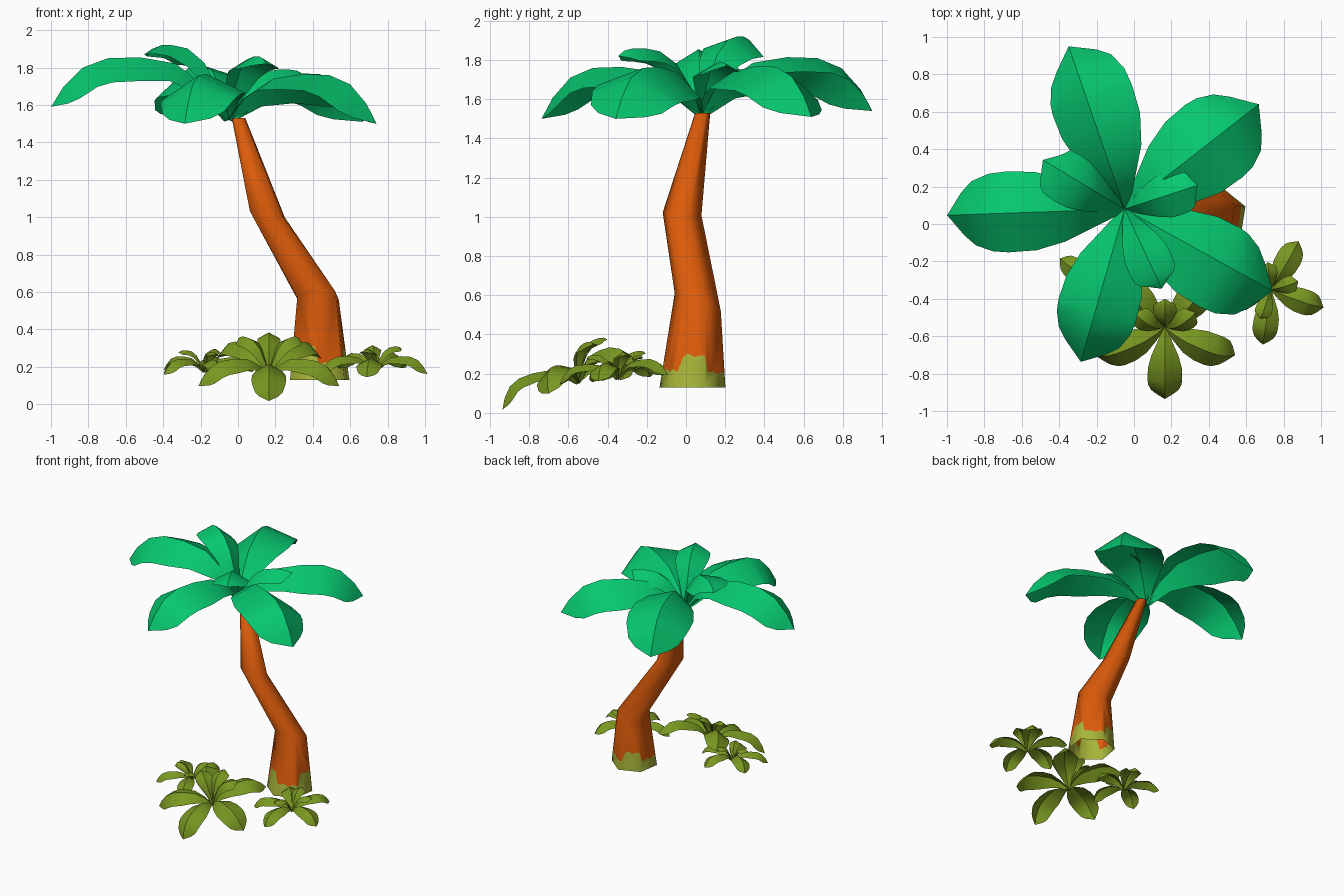
import bpy, bmesh
from math import sin, cos, radians
from mathutils import Vector, Matrix

cube = bpy.data.objects.get("Cube")
if cube:
    bpy.data.objects.remove(cube, do_unlink=True)


def material(name, color):
    m = bpy.data.materials.new(name)
    m.use_nodes = True
    m.diffuse_color = (*color, 1)
    bsdf = next(n for n in m.node_tree.nodes if n.type == 'BSDF_PRINCIPLED')
    bsdf.inputs["Base Color"].default_value = (*color, 1)
    return m


BARK = material("orange bark", (0.72, 0.105, 0.003))
PALM = material("palm green", (0.002, 0.57, 0.158))
BUSH = material("olive leaf", (0.19, 0.31, 0.015))
MOSS = material("yellow moss", (0.39, 0.46, 0.040))


def finish(name, bm, mats, angle):
    me = bpy.data.meshes.new(name)
    bm.to_mesh(me)
    bm.free()
    ob = bpy.data.objects.new(name, me)
    bpy.context.collection.objects.link(ob)
    for m in mats:
        me.materials.append(m)
    bpy.ops.object.select_all(action='DESELECT')
    ob.select_set(True)
    bpy.context.view_layer.objects.active = ob
    bpy.ops.object.shade_smooth_by_angle(angle=radians(angle))
    return ob


# Leaf outline: position along the leaf, half width as a share of the widest
OUTLINE = [(0, .1), (.12, .42), (.3, .8), (.5, 1), (.68, 1.03),
           (.82, .99), (.93, .82), (1, .55)]


def add_leaf(bm, heading, length, peak, tip, width, roll=0, crest=.56):
    """Arched leaf folded along a central ridge, growing out from the origin."""
    a = radians(heading)
    out, side = Vector((cos(a), sin(a), 0)), Vector((-sin(a), cos(a), 0))

    def ridge(t):
        if t < crest:
            z = peak * (1 - (1 - t / crest) ** 3)
        else:
            z = peak - (peak - tip) * ((t - crest) / (1 - crest)) ** 3
        return out * (length * t) + Vector((0, 0, z))

    rows = []
    for t, w in OUTLINE:
        p = ridge(t)
        normal = (ridge(t + .01) - ridge(t - .01)).cross(side).normalized()
        r = radians(roll)
        s = side * cos(r) - normal * sin(r)
        n = normal * cos(r) + side * sin(r)
        h = width * w
        # At the tip the edges stop short of the ridge
        q = ridge(.97) if t == 1 else p
        rows.append([bm.verts.new(v) for v in
                     (q + s * h - n * h * .55, p, q - s * h - n * h * .55)])
    for lo, hi in zip(rows, rows[1:]):
        for i in range(2):
            bm.faces.new((lo[i], lo[i + 1], hi[i + 1], hi[i]))


def crown(name, leaves, matrix, mat):
    bm = bmesh.new()
    for leaf in leaves:
        add_leaf(bm, *leaf)
    bm.transform(matrix)
    return finish(name, bm, [mat], 40)


# Palm crown: five long drooping leaves and three short upright ones
palm_leaves = [
    (182, .95, .335, .07, .21, 3), (109, .92, .295, .02, .225, 12),
    (38, .91, .25, -.01, .24, 3), (-29, .905, .245, -.02, .235, 11),
    (-106, .85, .245, -.02, .21, -4),
    (149, .51, .40, .34, .14, -12, .78), (18, .41, .27, .25, .12, 0, .78),
    (-65, .47, .34, .30, .12, 0, .78)]
crown("palm_crown", palm_leaves, Matrix.Translation((-.05, .08, 1.52)), PALM)


# Ground bushes: small versions of the crown, each with its own turn and tilt
def bush(name, place, size, headings, shoots, tilt):
    leaves = [(h, .95, .29, .0, .21) for h in headings]
    leaves += [(h, .5, .43, .38, .14, 0, .78) for h in shoots]
    crown(name, leaves, Matrix.Translation(place) @ Matrix.Rotation(radians(tilt), 4, 'X')
          @ Matrix.Scale(size, 4), BUSH)


bush("large_bush", (.165, -.55, .15), .43, (-90, -23, 50, 130, 203), (40, 90, 140), 19)
bush("right_bush", (.73, -.35, .17), .315, (60, -19, -98, 128, 195), (20, 95, 250), 5)
bush("left_bush", (-.18, -.33, .17), .275, (146, 214, 290, 2, 74), (176, 60, 296), 5)

# Trunk: hexagonal rings, centre, radius and lean of each ring in x and y
RINGS = [((.437, .033, .13), .17, 0, 0), ((.428, .06, .565), .119, .08, -.4),
         ((.157, -.02, 1.015), .1, -.16, -.05), ((.003, .085, 1.53), .039, 0, 0)]


def ring_point(k, i):
    c, r, lx, ly = RINGS[k]
    a = radians(21 + 60 * i)
    x, y = r * cos(a), r * sin(a)
    return Vector(c) + Vector((x, y, lx * x + ly * y))


def moss_edge(u):
    """Point on the scalloped moss line, u counting sides around the foot."""
    i, f = int(u), u % 1
    low = ring_point(0, i).lerp(ring_point(0, i + 1), f)
    high = ring_point(1, i).lerp(ring_point(1, i + 1), f)
    a = radians(60 * u + 21)
    lump = min(1, max(0, 2.5 * cos(3 * a)))
    return low.lerp(high, .16 + .18 * lump + .04 * abs(sin(6 * a)))


# The foot is open below; each of its sides is split along the moss line
SPLIT = 8
bm = bmesh.new()
rings = [[bm.verts.new(ring_point(k, i)) for i in range(6)] for k in range(len(RINGS))]
line = [bm.verts.new(moss_edge(n / SPLIT)) for n in range(6 * SPLIT)]
for i in range(6):
    j = (i + 1) % 6
    edge = [line[(i * SPLIT + n) % len(line)] for n in range(SPLIT + 1)]
    bm.faces.new([rings[0][i], rings[0][j]] + edge[::-1]).material_index = 1
    bm.faces.new(edge + [rings[1][j], rings[1][i]])
    for lo, hi in zip(rings[1:], rings[2:]):
        bm.faces.new((lo[i], lo[j], hi[j], hi[i]))
bm.faces.new(rings[-1])
finish("trunk", bm, [BARK, MOSS], 75)
